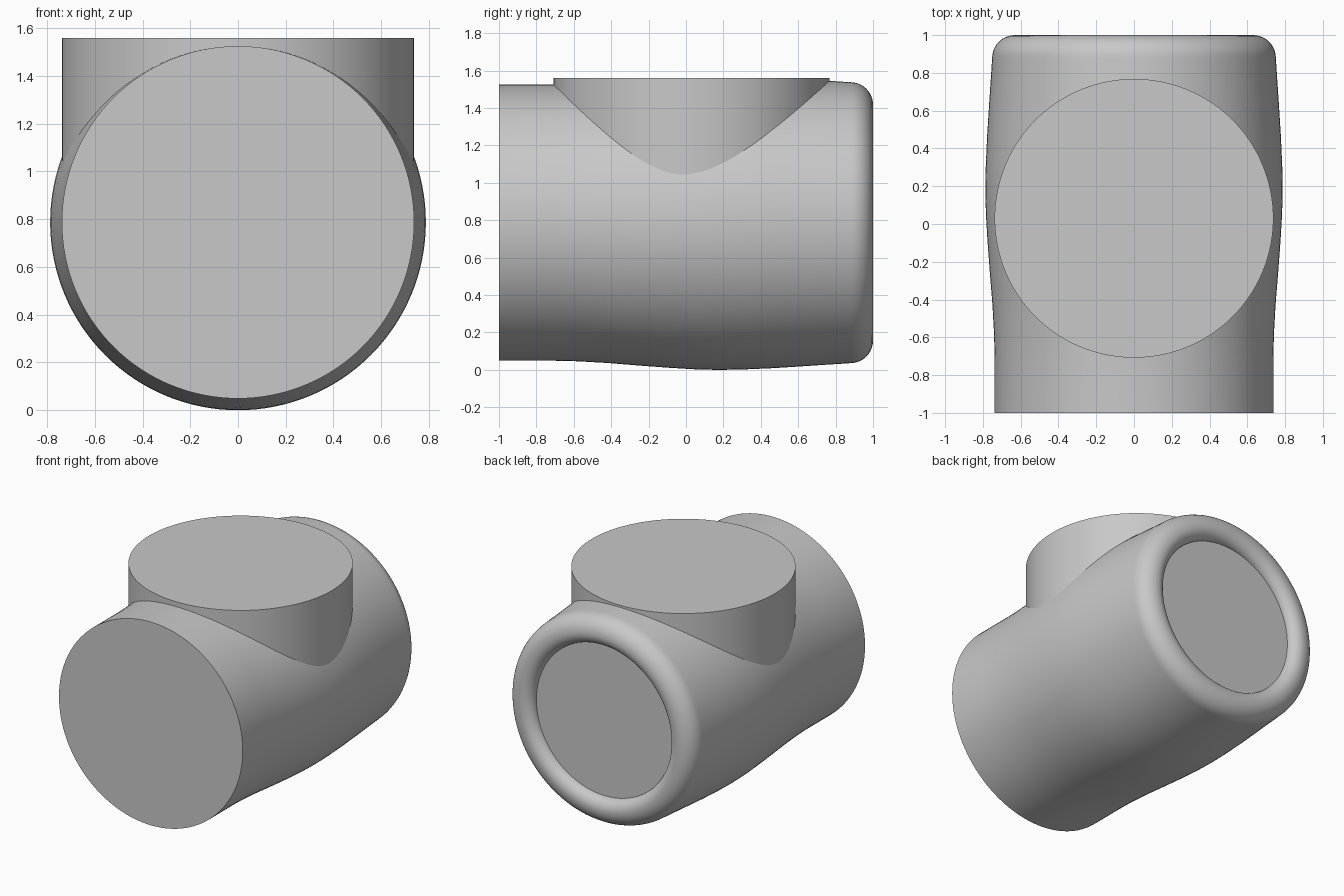
import bpy, bmesh, math
from mathutils import Vector

cube = bpy.data.objects.get("Cube")
if cube:
    bpy.data.objects.remove(cube, do_unlink=True)

# Single plain grey
grey = bpy.data.materials.new("plain_grey")
grey.use_nodes = True
colour = (0.58, 0.58, 0.58, 1)
grey.diffuse_color = colour
grey.node_tree.nodes["Principled BSDF"].inputs["Base Color"].default_value = colour

AXIS_Z = 0.787
TOP_Z = 1.56
SIDES = 128


def finish(name, bm):
    bmesh.ops.recalc_face_normals(bm, faces=bm.faces)
    mesh = bpy.data.meshes.new(name)
    bm.to_mesh(mesh)
    bm.free()
    mesh.materials.append(grey)
    obj = bpy.data.objects.new(name, mesh)
    bpy.context.collection.objects.link(obj)
    bpy.ops.object.select_all(action='DESELECT')
    obj.select_set(True)
    bpy.context.view_layer.objects.active = obj
    bpy.ops.object.shade_smooth_by_angle(angle=math.radians(35))
    return obj


def lathe(profile, place):
    """Sweep (radius, along) points round an axis and close both ends."""
    bm = bmesh.new()
    rings = []
    for r, along in profile:
        rings.append([bm.verts.new(place(r * math.cos(a), r * math.sin(a), along))
                      for a in (math.tau * i / SIDES for i in range(SIDES))])
    for lower, upper in zip(rings, rings[1:]):
        for i in range(SIDES):
            j = (i + 1) % SIDES
            bm.faces.new((lower[i], lower[j], upper[j], upper[i]))
    bm.faces.new(rings[0])
    bm.faces.new(rings[-1])
    return bm


# Main barrel: straight front neck, gentle belly, rounded back rim, dished end
profile = [(0.738, -1), (0.738, -0.7), (0.741, -0.58), (0.75, -0.42),
           (0.763, -0.26), (0.775, -0.1), (0.784, 0.05), (0.787, 0.17),
           (0.785, 0.3), (0.778, 0.46), (0.768, 0.62), (0.758, 0.77)]
steps = 10
for i in range(steps + 1):
    a = math.pi / 2 * i / steps
    profile.append((0.63 + 0.121 * math.cos(a), 0.88 + 0.12 * math.sin(a)))
for i in range(1, steps + 1):
    a = math.pi / 2 * i / steps
    profile.append((0.63 - 0.08 * math.sin(a), 0.93 + 0.07 * math.cos(a)))
barrel = lathe(profile, lambda u, v, t: (u, t, AXIS_Z + v))

# Trim the belly just under the flat top of the upright stem
bmesh.ops.bisect_plane(barrel, geom=barrel.verts[:] + barrel.edges[:] + barrel.faces[:],
                       plane_co=Vector((0, 0, TOP_Z - 0.005)), plane_no=Vector((0, 0, 1)),
                       clear_outer=True)
finish("barrel", barrel)

# Upright stem rising out of the barrel
stem = lathe([(0.738, AXIS_Z), (0.738, TOP_Z)], lambda u, v, t: (u, 0.03 + v, t))
finish("upright_stem", stem)
